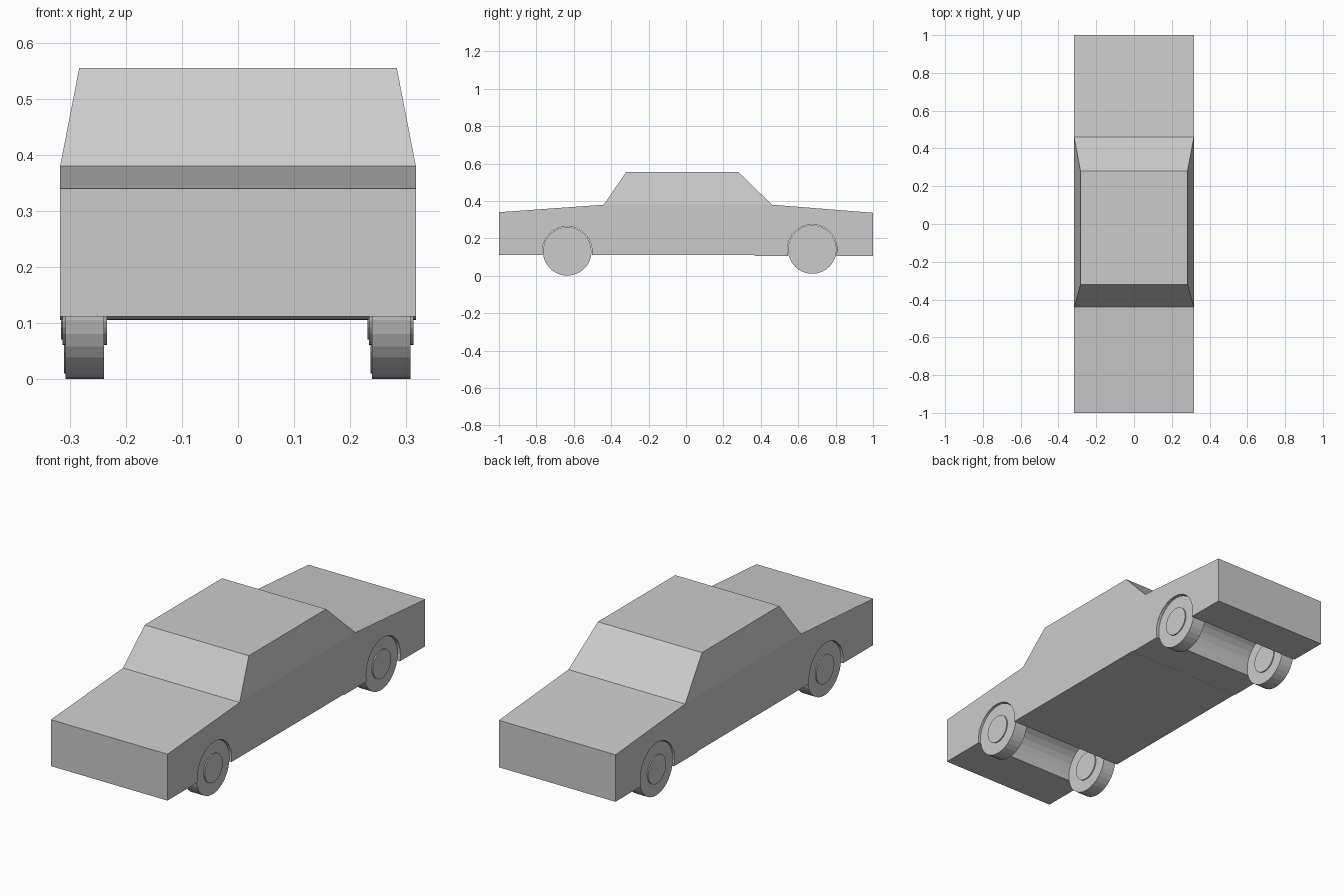
import bpy, bmesh
from math import asin, cos, sin, pi

if "Cube" in bpy.data.objects:
    bpy.data.objects.remove(bpy.data.objects["Cube"])

HALF_W, ROOF_W = 0.317, 0.283
BELT = 0.38
# axle data: y, z, sideways shift
AXLES = [(-0.635, 0.131, 0.0), (0.675, 0.141, -0.003)]
WHEEL_R, ARCH_R = 0.130, 0.133


def arch(cy, cz, floor, n=16):
    """Points of a wheel arch from its front foot over the top to its rear foot."""
    a = asin((floor - cz) / ARCH_R)
    return [(cy + ARCH_R * cos(t), cz + ARCH_R * sin(t))
            for t in (pi - a + (2 * a - pi) * i / n for i in range(n + 1))]


def make_object(name, bm):
    bmesh.ops.recalc_face_normals(bm, faces=bm.faces)
    mesh = bpy.data.meshes.new(name)
    bm.to_mesh(mesh)
    bm.free()
    obj = bpy.data.objects.new(name, mesh)
    bpy.context.collection.objects.link(obj)
    return obj


# Body: side profile with wheel arches, swept across the width, plus tapered cabin
profile = [(0.46, BELT), (-0.44, BELT), (-1, 0.34), (-1, 0.112)]
profile += arch(*AXLES[0][:2], 0.112)
profile += [(0.36, 0.111), (0.37, 0.107)]
profile += arch(*AXLES[1][:2], 0.107)
profile += [(1, 0.106), (1, 0.337)]

bm = bmesh.new()
left = [bm.verts.new((-HALF_W, y, z)) for y, z in profile]
right = [bm.verts.new((HALF_W, y, z)) for y, z in profile]
bm.faces.new(left)
bm.faces.new(right[::-1])
for i in range(1, len(profile)):          # the cabin opening (0-1) stays open
    j = (i + 1) % len(profile)
    bm.faces.new((left[i], left[j], right[j], right[i]))
belt = [left[0], left[1], right[1], right[0]]
roof = [bm.verts.new((x, y, 0.555)) for x, y in
        ((-ROOF_W, 0.28), (-ROOF_W, -0.32), (ROOF_W, -0.32), (ROOF_W, 0.28))]
for i in range(4):
    j = (i + 1) % 4
    bm.faces.new((belt[i], belt[j], roof[j], roof[i]))
bm.faces.new(roof)
make_object("car_body", bm)


# Wheels: tyre with a slightly proud hub on both sides
def disc(name, radius, width, loc):
    bpy.ops.mesh.primitive_cylinder_add(vertices=32, radius=radius, depth=width,
                                        location=loc, rotation=(0, pi / 2, 0))
    bpy.context.object.name = name


for end, (y, z, dx) in zip(("front", "rear"), AXLES):
    for side, s in (("left", -1), ("right", 1)):
        loc = (s * 0.273 + dx, y, z)
        disc(f"{end}_{side}_tyre", WHEEL_R, 0.068, loc)
        disc(f"{end}_{side}_hub", 0.070, 0.079, loc)
